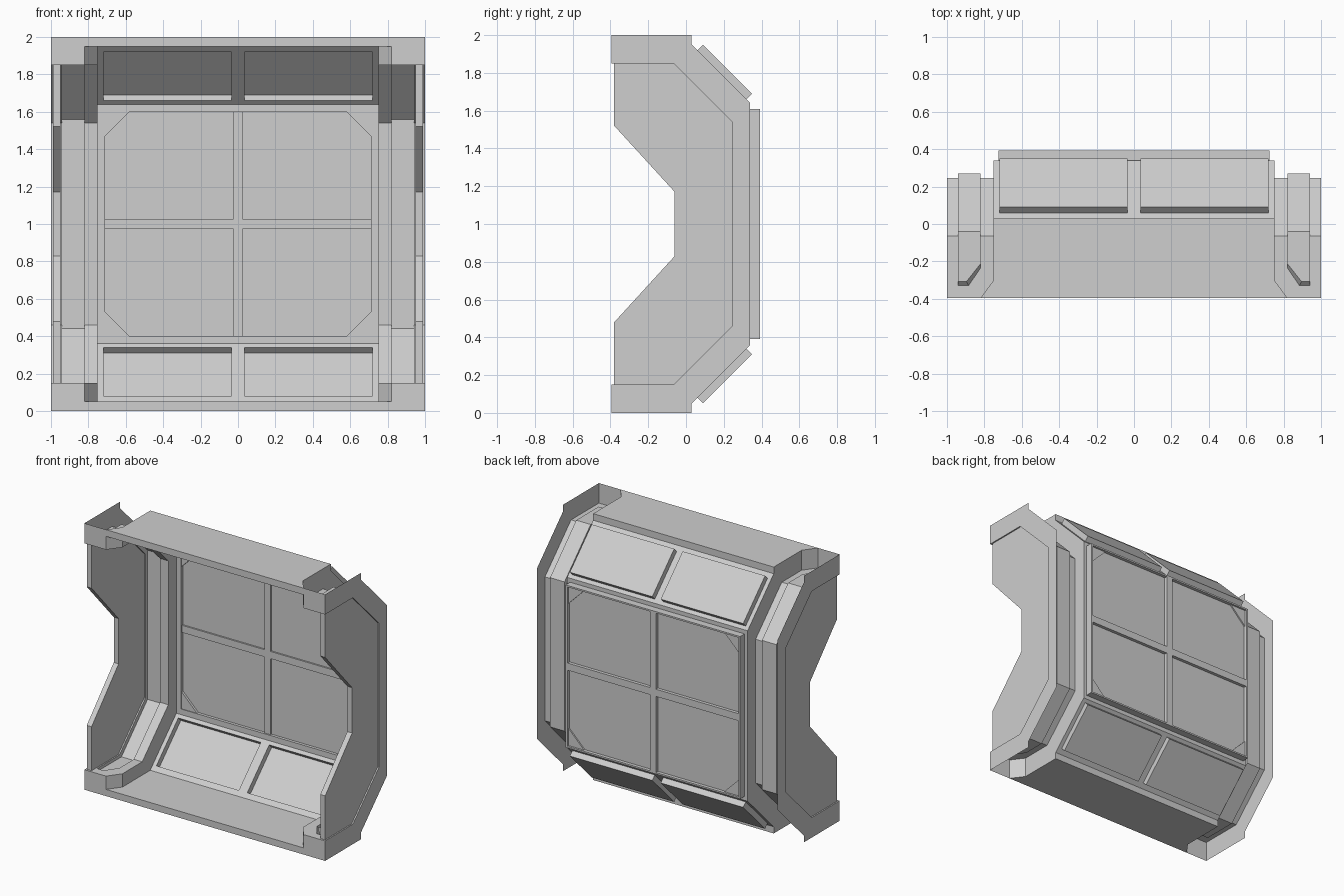
import bpy, bmesh
from mathutils import Vector

if "Cube" in bpy.data.objects:
    bpy.data.objects.remove(bpy.data.objects["Cube"])

grey = bpy.data.materials.new("light_grey")
grey.use_nodes = True
grey.diffuse_color = (0.62, 0.62, 0.62, 1)
grey.node_tree.nodes["Principled BSDF"].inputs["Base Color"].default_value = (0.62, 0.62, 0.62, 1)


def finish(name, bm):
    bmesh.ops.remove_doubles(bm, verts=bm.verts, dist=0.0005)
    bmesh.ops.recalc_face_normals(bm, faces=bm.faces)
    mesh = bpy.data.meshes.new(name)
    bm.to_mesh(mesh)
    bm.free()
    mesh.materials.append(grey)
    bpy.context.collection.objects.link(bpy.data.objects.new(name, mesh))


def build(name, polys, mirror_x=False, mirror_z=False):
    """Make one object from polygons, repeated across x = 0 and z = 1."""
    bm = bmesh.new()
    for sx in (1, -1) if mirror_x else (1,):
        for sz in (1, -1) if mirror_z else (1,):
            for poly in polys:
                pts = [(x * sx, y, 1 + (z - 1) * sz) for x, y, z in poly]
                bm.faces.new([bm.verts.new(p) for p in (pts if sx == sz else pts[::-1])])
    finish(name, bm)


def prism(points, a, b, place):
    """Closed extrusion of a 2D outline; place(u, v, w) returns a 3D point."""
    low = [place(u, v, a) for u, v in points]
    high = [place(u, v, b) for u, v in points]
    n = len(points)
    return [low[::-1], high] + [[low[i], low[(i + 1) % n], high[(i + 1) % n], high[i]] for i in range(n)]


def along_x(u, v, w): return (w, u, v)
def along_y(u, v, w): return (u, w, v)
def along_z(u, v, w): return (u, v, w)


def box(x0, x1, y0, y1, z0, z1):
    return prism([(x0, z0), (x1, z0), (x1, z1), (x0, z1)], y0, y1, along_y)


def full(half):
    """Complete a lower-half y-z profile with its reflection."""
    return half + [(y, 2 - z) for y, z in reversed(half)]


def strip(half, x0, x1):
    path = full(half)
    return [[(x0, *p), (x1, *p), (x1, *q), (x0, *q)] for p, q in zip(path, path[1:])]


def band(outer, inner, x):
    return [[(x, *p) for p in full(outer) + full(inner)[::-1]]]


FRONT, BACK = -0.395, 0.34
BEND = [(-0.065, 0.15), (0.245, 0.46)]      # channel skin
DEEP = [(-0.04, 0.127), (0.27, 0.44)]       # groove floor
SLOPE = [(0.03, 0.05), (BACK, 0.36)]        # outer shell

# Floor and ceiling slabs, flaring at the front
slab = [(-0.82, FRONT), (0.82, FRONT), (0.75, -0.3), (0.75, 0.03), (-0.75, 0.03), (-0.75, -0.3)]
build("floor_and_ceiling", prism(slab, 0, 0.05, along_z), mirror_z=True)

# Side channels: outer flange, inner wall and skin
build("outer_flange", band([(FRONT, 0), (0.03, 0)] + SLOPE, [(FRONT, 0.15)] + BEND, 1.0), True)
build("inner_channel_wall", band([(-0.3, 0.05)] + SLOPE, [(-0.3, 0.15)] + BEND, 0.75), True)
build("channel_skin", strip([(FRONT, 0.15)] + BEND, 0.94, 1.0) + strip([(-0.3, 0.15)] + BEND, 0.75, 0.82), True)
build("channel_front", [
    [(0.82, FRONT, 0), (1, FRONT, 0), (1, FRONT, 0.15), (0.82, FRONT, 0.15)],
    [(0.75, -0.3, 0.05), (0.82, FRONT, 0.05), (0.82, FRONT, 0.15), (0.75, -0.3, 0.15)],
    [(0.75, -0.3, 0.15), (0.82, FRONT, 0.15), (0.82, -0.3, 0.15)],
    [(0.82, FRONT, 0.15), (0.94, FRONT, 0.15), (0.94, -0.33, 0.15), (0.885, -0.33, 0.15), (0.82, -0.235, 0.15)],
], True, True)

# Groove running round each channel, with a clipped front end
rim = [(0.94, -0.33, 0.15), (0.885, -0.33, 0.15), (0.82, -0.235, 0.15)]
toe = [(0.94, -0.307, 0.127), (0.895, -0.307, 0.127), (0.82, -0.212, 0.127)]
build("groove_ends", [
    [rim[0], rim[1], toe[1], toe[0]],
    [rim[1], rim[2], toe[2], toe[1]],
    toe + [(0.82, *DEEP[0]), (0.94, *DEEP[0])],
], True, True)
build("groove", strip(DEEP, 0.82, 0.94)
      + band([(-0.307, 0.127)] + DEEP, [(-0.33, 0.15)] + BEND, 0.94)
      + band([(-0.212, 0.127)] + DEEP, [(-0.235, 0.15)] + BEND, 0.82), True)

# Side plates with the notched front edge
plate = full([(-0.06, 0.83), (-0.38, 0.48), (-0.38, 0.15)][::-1])
plate = full(BEND) + plate[::-1]
build("side_plate", prism(plate, 0.95, 0.99, along_x), True)

# Sloped panels, each with two pushed-out bays
for name, sign in (("lower_slope", 1), ("upper_slope", -1)):
    bm = bmesh.new()
    xs = [-0.75, -0.72, -0.035, 0.035, 0.72, 0.75]
    ys = [0.03, 0.06, 0.32, BACK]
    grid = [[bm.verts.new((x, y, 1 + sign * (y + 0.02 - 1))) for x in xs] for y in ys]
    bays = []
    for j in range(3):
        for i in range(5):
            f = bm.faces.new((grid[j][i], grid[j][i + 1], grid[j + 1][i + 1], grid[j + 1][i]))
            if j == 1 and i in (1, 3):
                bays.append(f)
    bmesh.ops.inset_individual(bm, faces=bays, thickness=0.015)
    pushed = bmesh.ops.extrude_discrete_faces(bm, faces=bays)["faces"]
    for f in pushed:
        bmesh.ops.translate(bm, verts=f.verts, vec=Vector((0, 0.03, -0.03 * sign)))
    finish(name, bm)

# Back wall round the window opening
build("back_wall", [
    [(-0.75, BACK, 0.36), (0.75, BACK, 0.36), (0.71, BACK, 0.4), (-0.71, BACK, 0.4)],
], mirror_z=True)
build("back_wall_sides", [
    [(0.75, BACK, 0.36), (0.75, BACK, 1.64), (0.71, BACK, 1.6), (0.71, BACK, 0.4)],
], True)

# Window: rim, pane, crossbars and corner braces
build("window_rim_sides", box(0.71, 0.725, BACK, 0.393, 0.39, 1.61), True)
build("window_rim_ends", box(-0.71, 0.71, BACK, 0.393, 0.39, 0.402), mirror_z=True)
build("window_pane", box(-0.71, 0.71, 0.362, 0.368, 0.4, 1.6))
build("upright_bar", box(-0.025, 0.025, 0.35, 0.393, 0.4, 1.6))
build("cross_bar", box(-0.71, 0.71, 0.35, 0.392, 0.973, 1.027))
build("corner_brace", prism([(0.71, 0.4), (0.71, 0.53), (0.58, 0.4)], 0.345, 0.378, along_y), True, True)
